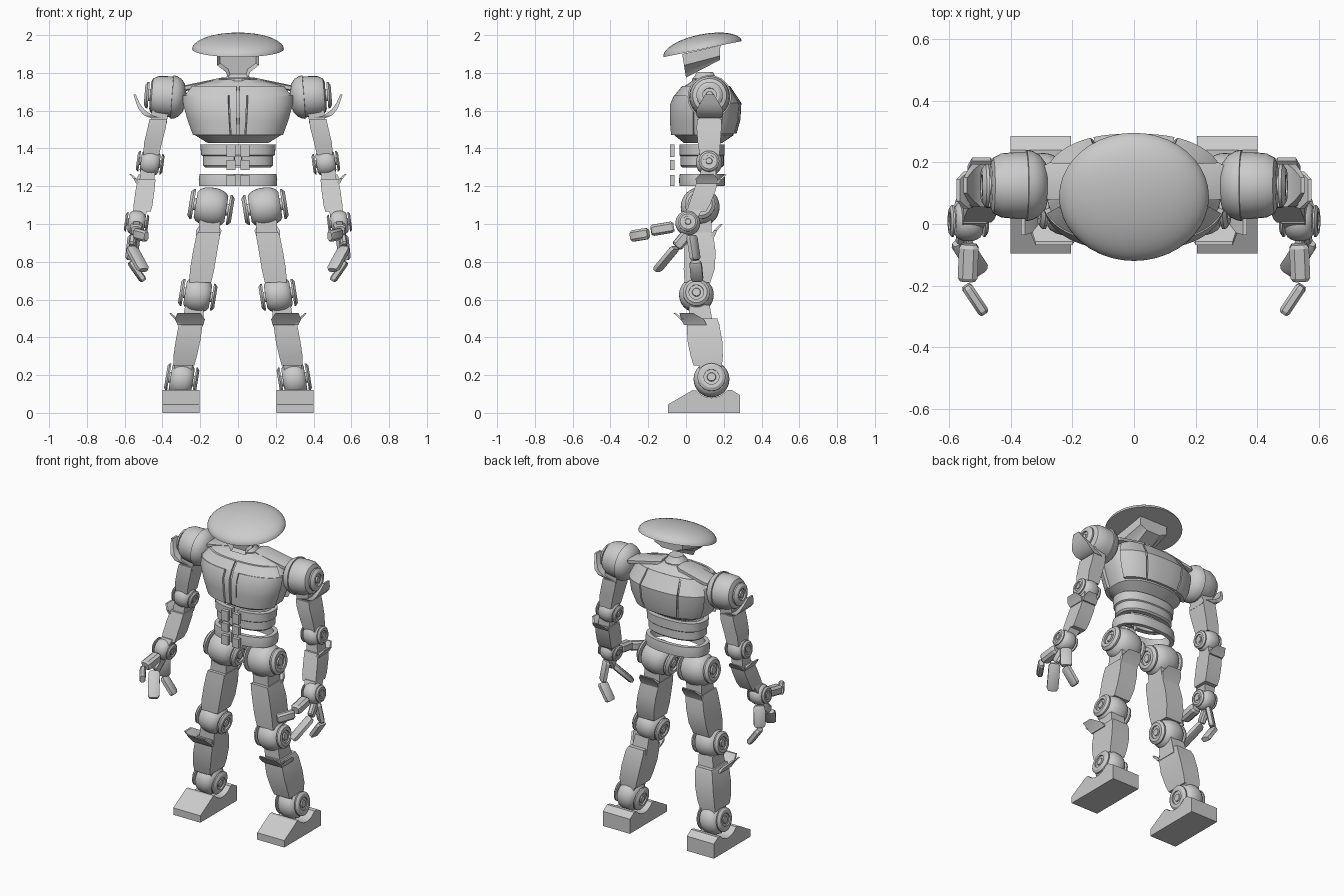
import bpy, bmesh, math
from mathutils import Vector, Matrix

grey = bpy.data.materials.new("light_grey")
grey.diffuse_color = (0.6, 0.6, 0.6, 1)


def loft(name, rings, mirror=False, angle=30, inset=None):
    """Skin equal-sized rings of points, cap both ends."""
    bm = bmesh.new()
    vs = [[bm.verts.new(p) for p in r] for r in rings]
    n = len(vs[0])
    for a, b in zip(vs, vs[1:]):
        for i in range(n):
            bm.faces.new((a[i], a[(i + 1) % n], b[(i + 1) % n], b[i]))
    first = bm.faces.new(vs[0])
    bm.faces.new(vs[-1])
    bmesh.ops.recalc_face_normals(bm, faces=bm.faces)
    if inset:
        bmesh.ops.inset_region(bm, faces=[first], thickness=inset[0], depth=inset[1])
    me = bpy.data.meshes.new(name)
    bm.to_mesh(me)
    bm.free()
    me.materials.append(grey)
    ob = bpy.data.objects.new(name, me)
    bpy.context.collection.objects.link(ob)
    bpy.context.view_layer.objects.active = ob
    ob.select_set(True)
    bpy.ops.object.shade_smooth_by_angle(angle=math.radians(angle))
    ob.select_set(False)
    if mirror:
        ob.modifiers.new("mirror", 'MIRROR')
    return ob


def limb(name, sections, mirror=True):
    """Box-like part through horizontal rectangles (x, y, z, half x, half y)."""
    loft(name, [[(x + i * hx, y + j * hy, z) for i, j in
                 ((-1, -1), (1, -1), (1, 1), (-1, 1))] for x, y, z, hx, hy in sections], mirror)


def bar(name, a, b, w, t, mirror=True):
    """Chamfered bar between two points."""
    a, b = Vector(a), Vector(b)
    q = (b - a).to_track_quat('Z', 'X')
    shape = [(1, .5), (.6, 1), (-.6, 1), (-1, .5), (-1, -.5), (-.6, -1), (.6, -1), (1, -.5)]
    loft(name, [[a.lerp(b, f) + q @ Vector((x * w * s, y * t * s, 0)) for x, y in shape]
                for f, s in ((0, .75), (.1, 1), (.9, 1), (1, .75))], mirror)


def lathe(name, c, axis, profile, n=32, mirror=True, sx=1, sy=1):
    q = Vector(axis).to_track_quat('Z', 'Y')
    loft(name, [[Vector(c) + q @ Vector((sx * r * math.cos(k * math.tau / n),
                                         sy * r * math.sin(k * math.tau / n), t))
                 for k in range(n)] for r, t in profile], mirror)


def joint(name, c, R, w, tilt):
    """Barrel ball with a recessed disc on either side."""
    axis = Vector((1, 0, -tilt))
    half = [(0, 1), (.3, .99), (.6, .93), (.85, .82), (1, .66)]
    body = [(R * r, -w * t) for t, r in reversed(half)] + [(R * r, w * t) for t, r in half[1:]]
    lathe(name, c, axis, body)
    cap = [(.3, .95), (.3, 1.12), (.78, 1.12), (.78, 1.25), (.62, 1.42), (.42, 1.42),
           (.42, 1.28), (.25, 1.28), (.22, 1.38), (.1, 1.38)]
    for side, label in ((-1, "outer"), (1, "inner")):
        lathe(f"{name}_{label}_disc", c, axis * side, [(R * r, w * t) for r, t in cap])


def oval(sec, deg, off=0):
    z, hw, yc, hd = sec
    c, s = math.cos(math.radians(deg)), math.sin(math.radians(deg))
    p = 2 / 2.4
    return Vector(((hw + off) * math.copysign(abs(c) ** p, c),
                   yc + (hd + off) * math.copysign(abs(s) ** p, s), z))


def shell(name, secs, a0, a1, out, inn, mirror=False, n=20):
    """Curved plate wrapped round part of an oval body."""
    angs = [a0 + (a1 - a0) * i / n for i in range(n + 1)]
    loft(name, [[oval(s, a, out) for a in angs] + [oval(s, a, inn) for a in reversed(angs)]
                for s in secs], mirror)


# Hat: shallow tilted dome
tilt = Vector((0, -.205, 1))
lathe("hat", (0, .088, 1.926), tilt,
      [(.2, .0), (1, 0)] + [(math.cos(t), .078 * math.sin(t)) for t in
                            [i * math.pi / 20 for i in range(1, 10)]] + [(.02, .078)],
      n=40, mirror=False, sx=.243, sy=.212)

# Head: wedge with sunken face
face = [(.11, 1.9), (.11, 1.84), (.065, 1.805), (.052, 1.775)]
rear = [(.1, 1.945), (.1, 1.89), (.065, 1.878), (.052, 1.868)]
ring = lambda pts, y0, y1: [(s * x, y0 + (y1 - y0) * (1.9 - z) / .125, z) for s, seq in
                            ((1, pts), (-1, pts[::-1])) for x, z in seq]
loft("head", [ring(face, -.02, 0), ring(rear, .18, .175)], inset=(.018, -.02))
lathe("neck", (0, .1, 1.73), (0, 0, 1), [(.075, 0), (.07, .04), (.055, .055), (.045, .075)],
      n=10, mirror=False)

# Chest core and wrapped armour plates
chest = [(1.43, .17, .09, .11), (1.47, .235, .095, .165), (1.55, .265, .095, .172),
         (1.63, .288, .095, .172), (1.68, .29, .1, .155), (1.73, .25, .11, .125),
         (1.765, .13, .11, .075)]
loft("chest", [[oval(s, a * 7.5, -.008) for a in range(48)] for s in chest])
shell("chest_plate", chest[1:5], -83, -15, .01, -.015, True)
shell("sternum_plate", chest[1:5], -89.3, -84, .004, -.015, True, 4)
shell("collar_plate", chest[4:6], -89.3, -20, .006, -.015, True)
back = [(1.48, .235, .1, .15), (1.55, .265, .1, .17), (1.64, .28, .105, .17), (1.73, .24, .105, .11)]
shell("back_plate", back, 25, 66, .018, -.02, True)
shell("spine_plate", back, 68, 112, .018, -.02)
bar("shoulder_strap", (-.06, .13, 1.765), (-.3, .14, 1.715), .015, .06)

# Waist, belly plates and open belt
waist = [(1.30, .175, .085, .105), (1.31, .185, .085, .115), (1.36, .185, .085, .115),
         (1.365, .195, .085, .12), (1.42, .2, .085, .12)]
shell("waist", waist, -86, 266, 0, -.03, n=48)
belt = [(1.2, .205, .085, .12), (1.235, .208, .085, .122), (1.265, .203, .085, .118)]
shell("belt", belt, -86, 266, 0, -.025, n=48)
for i, (z0, z1) in enumerate(((1.2, 1.26), (1.285, 1.34), (1.355, 1.42))):
    limb(f"belly_plate_{i + 1}", [(-.038, -.072, z0, .024, .012), (-.038, -.072, z1, .024, .012)])

# Legs
joint("hip_joint", (-.143, .075, 1.09), .103, .082, .16)
limb("hip_link", [(-.155, .075, .92, .055, .06), (-.15, .075, 1.02, .055, .06)])
limb("thigh", [(-.2, .06, .69, .058, .068), (-.19, .07, .76, .064, .082), (-.175, .073, .85, .064, .084),
               (-.162, .07, .92, .063, .078), (-.155, .07, .955, .06, .075)])
limb("thigh_flap", [(-.16, .135, .925, .06, .012), (-.155, .155, .965, .068, .01),
                    (-.152, .188, 1.0, .045, .006)])
joint("knee_joint", (-.213, .055, .625), .092, .068, .16)
limb("knee_link", [(-.24, .08, .46, .055, .065), (-.23, .07, .57, .05, .055)])
limb("shin", [(-.287, .115, .25, .055, .075), (-.28, .11, .3, .062, .085), (-.265, .1, .38, .065, .092),
              (-.25, .09, .47, .063, .086), (-.245, .085, .5, .055, .08)])
limb("knee_guard", [(-.25, .005, .465, .066, .012), (-.255, -.02, .495, .08, .01),
                    (-.26, -.062, .53, .06, .006)])
limb("knee_wing", [(-.31, .05, .465, .01, .06), (-.325, .035, .495, .008, .06),
                   (-.36, .0, .53, .006, .035)])
joint("ankle_joint", (-.298, .135, .178), .095, .06, .16)
limb("ankle_link", [(-.295, .135, .2, .045, .055), (-.285, .125, .28, .05, .065)])

# Feet: side profile with a cradle for the ankle
cradle = [(.135 + .102 * math.cos(a), .182 + .102 * math.sin(a)) for a in
          [math.radians(218 + 104 * i / 10) for i in range(11)]]
foot = [(-.095, 0), (-.095, .045), (.035, .12)] + cradle + [(.24, .122), (.285, .095), (.285, 0)]
loft("foot", [[(x, y, z) for y, z in foot] for x in (-.4, -.205)], True)

# Shoulders: ball with inner dome, outer disc and flared pad
S = (-.385, .125, 1.675)
lathe("shoulder_ball", S, (1, 0, -.08),
      [(.07, -.08), (.09, -.072), (.104, -.045), (.108, 0), (.108, .035), (.116, .036), (.112, .055),
       (.1, .078), (.075, .098), (.04, .108), (.01, .111)])
lathe("shoulder_disc", S, (-1, 0, .08),
      [(.03, .07), (.03, .09), (.07, .088), (.07, .098), (.052, .11), (.036, .11), (.036, .098),
       (.02, .098), (.018, .108), (.008, .108)])
limb("shoulder_pad", [(-.43, .125, 1.56, .03, .06), (-.475, .125, 1.575, .022, .07),
                      (-.51, .125, 1.605, .014, .07), (-.53, .125, 1.64, .009, .05),
                      (-.547, .125, 1.685, .006, .025)])

# Arms
limb("arm_link", [(-.42, .125, 1.53, .042, .055), (-.408, .125, 1.64, .045, .06)])
limb("upper_arm", [(-.46, .125, 1.365, .042, .052), (-.45, .122, 1.43, .047, .06),
                   (-.43, .122, 1.51, .048, .066), (-.422, .123, 1.555, .046, .064)])
joint("elbow_joint", (-.465, .122, 1.325), .07, .05, .14)
limb("elbow_link", [(-.485, .115, 1.2, .04, .045), (-.475, .12, 1.3, .038, .04)])
limb("forearm", [(-.508, .055, 1.065, .046, .05), (-.503, .07, 1.1, .05, .056),
                 (-.492, .1, 1.18, .05, .058), (-.484, .115, 1.235, .047, .054)])
limb("elbow_wing", [(-.53, .11, 1.215, .01, .055), (-.545, .11, 1.24, .008, .06),
                    (-.57, .11, 1.265, .005, .035)])
limb("elbow_flap", [(-.488, .165, 1.215, .048, .01), (-.49, .18, 1.235, .05, .008),
                    (-.495, .21, 1.262, .03, .005)])
joint("wrist_joint", (-.537, .01, 1.005), .066, .044, .14)
limb("wrist_link", [(-.533, .015, 1.02, .035, .04), (-.515, .045, 1.08, .038, .042)])

# Hands: jointed fingers reaching forward and down
bar("thumb_base", (-.535, -.065, .985), (-.54, -.185, .965), .03, .032)
bar("thumb_tip", (-.545, -.2, .95), (-.485, -.29, .935), .03, .018)
bar("finger_base", (-.55, .005, .945), (-.56, -.05, .88), .03, .018)
bar("finger_tip", (-.565, -.055, .875), (-.5, -.155, .755), .018, .034)
bar("back_finger_base", (-.55, .03, .94), (-.565, .05, .81), .018, .034)
bar("back_finger_tip", (-.57, .05, .8), (-.5, .06, .7), .018, .032)
